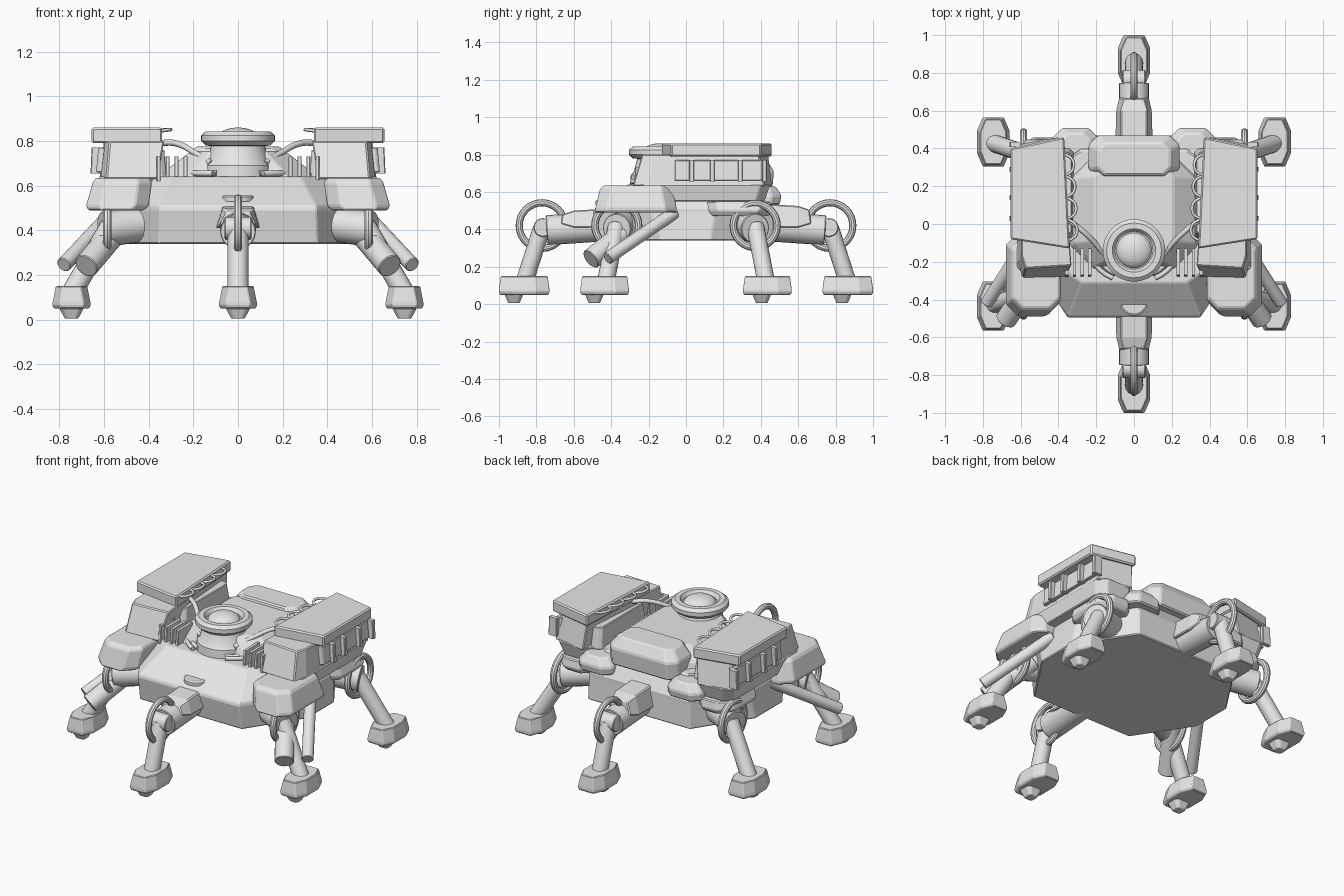
import bpy, bmesh, math
from mathutils import Vector

if "Cube" in bpy.data.objects:
    bpy.data.objects.remove(bpy.data.objects["Cube"])

grey = bpy.data.materials.new("light grey")
grey.diffuse_color = (0.8, 0.8, 0.8, 1)
grey.use_nodes = True
grey.node_tree.nodes["Principled BSDF"].inputs["Base Color"].default_value = grey.diffuse_color


def add(name, bm, bevel=0.0, smooth=False):
    bmesh.ops.recalc_face_normals(bm, faces=bm.faces)
    me = bpy.data.meshes.new(name)
    bm.to_mesh(me)
    bm.free()
    me.materials.append(grey)
    ob = bpy.data.objects.new(name, me)
    bpy.context.collection.objects.link(ob)
    if bevel:
        m = ob.modifiers.new("bevel", 'BEVEL')
        m.width, m.segments = bevel, 1
    if smooth:
        bpy.ops.object.select_all(action='DESELECT')
        bpy.context.view_layer.objects.active = ob
        ob.select_set(True)
        bpy.ops.object.shade_smooth_by_angle(angle=math.radians(35))
    return ob


def loft(name, rings, bevel=0.0, smooth=False):
    """Skin closed rings of 3D points and cap both ends."""
    bm = bmesh.new()
    vs = [[bm.verts.new(p) for p in r] for r in rings]
    n = len(vs[0])
    for a, b in zip(vs, vs[1:]):
        for i in range(n):
            bm.faces.new((a[i], a[(i + 1) % n], b[(i + 1) % n], b[i]))
    bm.faces.new(vs[0][::-1])
    bm.faces.new(vs[-1])
    return add(name, bm, bevel, smooth)


def octagon(x0, x1, y0, y1, cx, cy, z):
    return [(x0 + cx, y0, z), (x1 - cx, y0, z), (x1, y0 + cy, z), (x1, y1 - cy, z),
            (x1 - cx, y1, z), (x0 + cx, y1, z), (x0, y1 - cy, z), (x0, y0 + cy, z)]


def block(name, levels, bevel=0.0, side=1):
    """Stack of chamfered rectangles (x0, x1, y0, y1, chamfer, z), mirrored by side."""
    rings = [[(side * p[0], p[1], p[2]) for p in octagon(a, b, c, d, k, k, z)]
             for a, b, c, d, k, z in levels]
    return loft(name, rings, bevel)


def rod(name, a, b, r, r2=None, n=20):
    a, b = Vector(a), Vector(b)
    q = (b - a).to_track_quat('Z', 'Y')
    circ = lambda c, rad: [c + q @ Vector((rad * math.cos(t * math.tau / n),
                                           rad * math.sin(t * math.tau / n), 0)) for t in range(n)]
    return loft(name, [circ(a, r), circ(b, r if r2 is None else r2)], 0.004, True)


def lathe(name, profile, origin, n=36):
    ox, oy = origin
    return loft(name, [[(ox + r * math.cos(i * math.tau / n), oy + r * math.sin(i * math.tau / n), z)
                        for i in range(n)] for r, z in profile], 0, True)


def ring(name, centre, major, minor):
    """Hoop standing in the y-z plane."""
    bpy.ops.mesh.primitive_torus_add(location=centre, rotation=(0, math.pi / 2, 0), major_radius=major,
                                     minor_radius=minor, major_segments=32, minor_segments=10)
    ob = bpy.context.object
    ob.name = name
    ob.data.materials.append(grey)
    bpy.ops.object.shade_smooth_by_angle()


def pipe(name, pts, r):
    cu = bpy.data.curves.new(name, 'CURVE')
    cu.dimensions, cu.bevel_depth, cu.bevel_resolution = '3D', r, 2
    cu.resolution_u, cu.use_fill_caps = 6, True
    sp = cu.splines.new('BEZIER')
    sp.bezier_points.add(len(pts) - 1)
    for bp, p in zip(sp.bezier_points, pts):
        bp.co = p
        bp.handle_left_type = bp.handle_right_type = 'AUTO'
    cu.materials.append(grey)
    bpy.context.collection.objects.link(bpy.data.objects.new(name, cu))


# Hull and raised deck
loft("hull", [octagon(-.58, .58, -.47, .47, .225, .34, .34),
              octagon(-.56, .56, -.495, .465, .21, .31, .49),
              octagon(-.56, .56, -.49, .465, .21, .31, .51),
              octagon(-.50, .50, -.31, .39, .22, .15, .64)], .006)
block("central_deck", [(-.34, .34, -.24, .36, .12, .63), (-.32, .32, -.22, .36, .12, .67),
                       (-.21, .21, -.18, .34, .09, .755)], .006)
block("rear_housing", [(-.24, .24, .24, .46, .05, .60), (-.24, .24, .24, .47, .05, .71),
                       (-.19, .19, .26, .43, .04, .775)], .008)

# Domed turret with collar
T = (0, -.14)
lathe("turret_base", [(.16, .63), (.155, .69), (.14, .705), (.12, .78)], T)
lathe("turret_collar", [(.10, .775), (.145, .78), (.165, .80), (.165, .825), (.145, .842),
                        (.115, .842), (.10, .82)], T)
lathe("turret_dome", [(.095 * math.cos(a * math.pi / 16), .81 + .05 * math.sin(a * math.pi / 16))
                      for a in range(8)] + [(.004, .86)], T)


def foot(x, y, hy):
    rings = [octagon(x - w, x + w, y - h, y + h, .03, .07, z) for w, h, z in
             ((.078, hy - .005, .05), (.086, hy, .065), (.084, hy, .08), (.070, hy - .01, .15))]
    loft("foot", rings, .004)
    py = y - .055 if y < 0 else y - .03
    block("foot_peg", [(x - .03, x + .03, py - .03, py + .03, .012, .005),
                       (x - .055, x + .055, py - .05, py + .05, .02, .052)], .004)


# Front and rear legs
for d in (-1, 1):
    rod("hip_cylinder", (0, d * .38, .42), (0, d * .745, .395), .08)
    rod("knee_pin", (-.06, d * .765, .41), (.06, d * .765, .41), .05)
    ring("knee_hoop", (0, d * .77, .42), .122, .019)
    rod("shin", (0, d * .77, .41), (0, d * .87, .10), .047)
    foot(0, d * .865, .135)
    h = .50 if d < 0 else .525
    loft("hip_cover", [[(w, d * y, z) for w, y, z in sec] for sec in (
        [(-.10, .44, .41), (.10, .44, .41), (.07, .44, h + .01), (-.07, .44, h + .01)],
        [(-.095, .60, .41), (.095, .60, .41), (.07, .60, h), (-.07, .60, h)],
        [(-.08, .67, .43), (.08, .67, .43), (.05, .66, h - .02), (-.05, .66, h - .02)])], .006)
lathe("front_slit", [(.075, .53), (.075, .55), (.065, .557)], (0, -.41))

for s in (-1, 1):
    # Corner legs
    for d in (-1, 1):
        rod("corner_hip_cylinder", (s * .42, d * .30, .43), (s * .60, d * .37, .405), .08)
        ring("corner_knee_hoop", (s * .585, d * .37, .42), .117, .02)
        rod("corner_shin", (s * .57, d * .37, .42), (s * .75, d * .43, .11), .047)
        foot(s * .745, d * .435, .13)

    # Shoulder pods at the front
    block("shoulder_pod", [(.42, .67, -.49, -.05, .06, .49), (.40, .68, -.485, -.05, .06, .51),
                           (.385, .65, -.46, -.07, .06, .615), (.40, .635, -.44, -.09, .05, .635)], .006, s)
    # Side skirt and rear lugs
    block("side_skirt", [(.36, .59, .10, .44, .07, .47), (.36, .61, .10, .46, .07, .50),
                         (.36, .59, .10, .45, .06, .55)], .006, s)
    block("rear_lug", [(.19, .43, .34, .50, .05, .53), (.19, .43, .34, .51, .05, .58),
                       (.23, .39, .34, .48, .04, .63)], .008, s)

    # Weapon tower: lower body, body, side band with ribs, roof plate
    block("tower_base", [(.36, .60, -.26, .42, .05, .55), (.36, .62, -.28, .45, .05, .64)], .005, s)
    loft("tower_body", [[(s * x, y, z) for x, y in sec] for z, sec in (
        (.63, [(.36, -.28), (.59, -.285), (.615, -.20), (.62, .42), (.40, .46)]),
        (.80, [(.33, -.22), (.575, -.235), (.595, -.17), (.60, .39), (.38, .44)]))], .006)
    block("side_band", [(.58, .635, -.06, .41, .01, .66), (.58, .625, -.06, .41, .01, .77)], .004, s)
    for y in (.03, .14, .29, .42):
        block("side_rib", [(.60, .66, y - .013, y + .013, .004, .655),
                           (.60, .655, y - .013, y + .013, .004, .77)], 0, s)
    loft("roof_plate", [[(s * x, y, z) for x, y in ((.34, -.13), (.655, -.08), (.655, .40), (.37, .46))]
                        for z in (.79, .86)], .008)

    # Looped cable along the inner roof edge
    for i in range(4):
        y = -.09 + i * .115
        x = .35 + .006 * i
        pipe("edge_cable", [(s * x, y, .845), (s * (x - .042), y + .03, .85),
                            (s * (x - .042), y + .085, .85), (s * x, y + .115, .845)], .008)
    # Feed hose from tower to turret
    pipe("feed_hose", [(s * .36, .03, .79), (s * .28, -.03, .79), (s * .19, -.12, .745),
                       (s * .12, -.21, .70)], .014)
    # Curved guard pipes before the turret
    for r in (.19, .225):
        pipe("guard_pipe", [(s * r * math.cos(a), -.14 - r * .75 * math.sin(a), .655)
                            for a in (.1, .45, .8, 1.05)], .013)
    # Cooling fins
    for x in (.235, .275, .315, .355):
        block("cooling_fin", [(x - .009, x + .009, -.28, -.13, .003, .62),
                              (x - .009, x + .009, -.27, -.13, .003, .73)], 0, s)
    # Inner tower bracket
    block("inner_bracket", [(.32, .40, -.08, .40, .02, .63), (.33, .40, -.06, .38, .02, .76)], .004, s)

    # Thick and thin barrels below the shoulder
    rod("thick_barrel", (s * .52, -.27, .43), (s * .68, -.51, .24), .056)
    rod("thin_barrel", (s * .55, -.06, .49), (s * .78, -.42, .245), .034)
